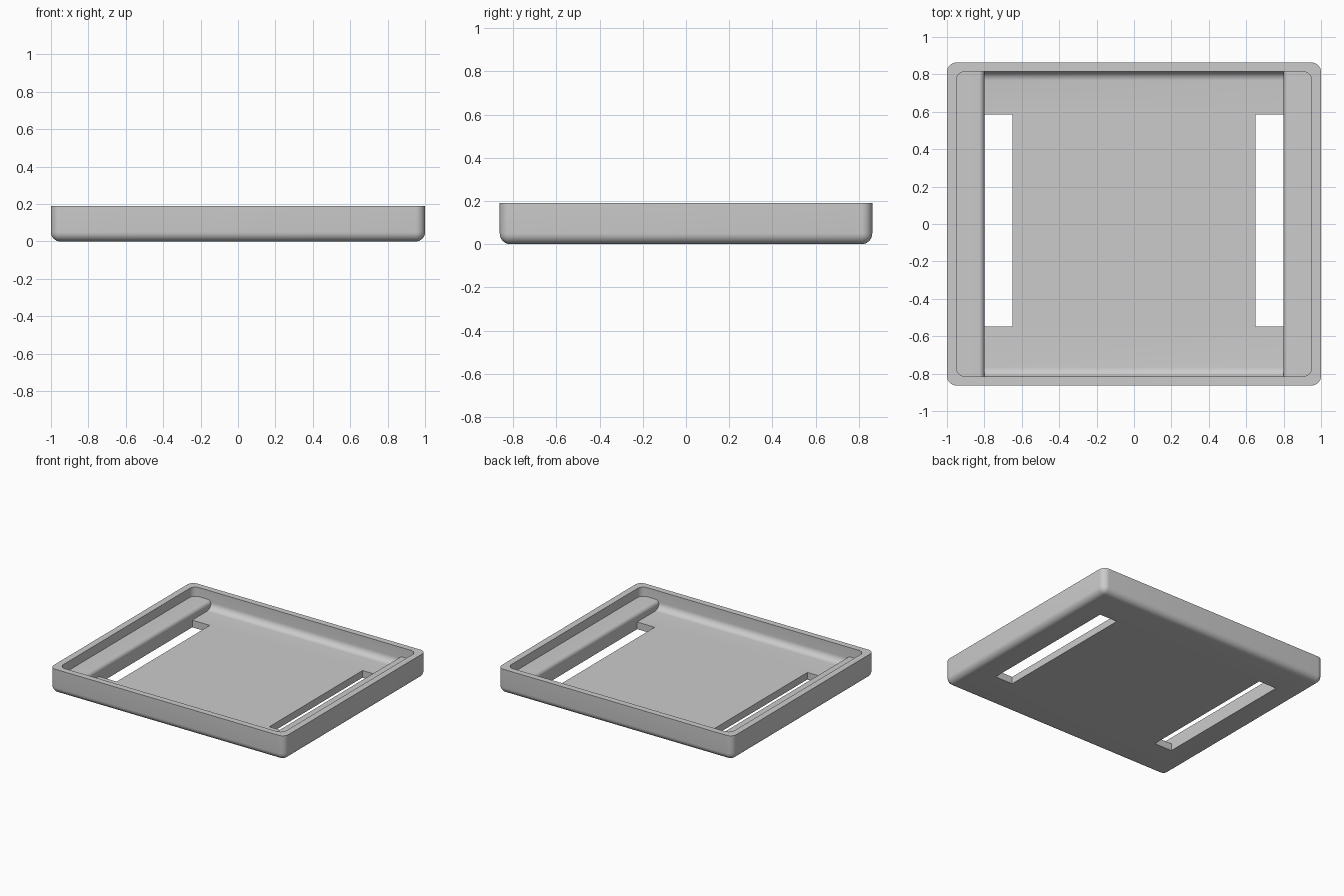
import bpy
import bmesh

cube = bpy.data.objects.get("Cube")
if cube:
    bpy.data.objects.remove(cube, do_unlink=True)

# Main sizes
HALF_X, HALF_Y, HEIGHT = 1.0, 0.863, 0.19
IN_X, IN_Y = 0.95, 0.816
FLOOR, LEDGE_TOP, LEDGE_X = 0.055, 0.12, 0.80
ROUND = 0.05

grey = bpy.data.materials.new("plain_grey")
grey.use_nodes = True
colour = (0.6, 0.6, 0.6, 1)
grey.diffuse_color = colour
grey.node_tree.nodes["Principled BSDF"].inputs["Base Color"].default_value = colour


def make_box(name, low, high, radius=0, pick=None):
    """Box between two corners, with the picked edges rounded."""
    bm = bmesh.new()
    bmesh.ops.create_cube(bm, size=1)
    for v in bm.verts:
        v.co = [(a + b) / 2 + c * (b - a) for a, b, c in zip(low, high, v.co)]
    if pick:
        edges = [e for e in bm.edges if pick((e.verts[0].co + e.verts[1].co) / 2)]
        bmesh.ops.bevel(bm, geom=edges, offset=radius, segments=8,
                        profile=0.5, affect='EDGES', clamp_overlap=True)
    bmesh.ops.recalc_face_normals(bm, faces=bm.faces)
    mesh = bpy.data.meshes.new(name)
    bm.to_mesh(mesh)
    bm.free()
    mesh.materials.append(grey)
    obj = bpy.data.objects.new(name, mesh)
    bpy.context.collection.objects.link(obj)
    return obj


def activate(obj):
    bpy.ops.object.select_all(action='DESELECT')
    obj.select_set(True)
    bpy.context.view_layer.objects.active = obj


def cut(target, cutter):
    cutter.hide_render = True
    mod = target.modifiers.new("cut", 'BOOLEAN')
    mod.operation = 'DIFFERENCE'
    mod.solver = 'EXACT'
    mod.object = cutter
    activate(target)
    bpy.ops.object.modifier_apply(modifier=mod.name)
    bpy.data.objects.remove(cutter, do_unlink=True)


# Tray shell, rounded at the upright corners and the underside
tray = make_box("tray", (-HALF_X, -HALF_Y, 0), (HALF_X, HALF_Y, HEIGHT),
                ROUND, lambda m: m.z < HEIGHT - 0.01)

# Hollow inside with rounded floor edges
cut(tray, make_box("hollow", (-IN_X, -IN_Y, FLOOR), (IN_X, IN_Y, 0.4),
                   ROUND, lambda m: m.z < 0.39))

parts = [tray]
for side, name in ((1, "left"), (-1, "right")):
    # Long slot through the floor
    xs = sorted((side * 0.65, side * LEDGE_X))
    cut(tray, make_box("slot", (xs[0], -0.548, -0.1), (xs[1], 0.586, 0.11)))

    # Raised side ledge with a rounded inner edge
    xs = sorted((side * LEDGE_X, side * (IN_X + 0.01)))
    parts.append(make_box(
        name + "_ledge", (xs[0], -IN_Y - 0.01, FLOOR),
        (xs[1], IN_Y + 0.01, LEDGE_TOP), 0.03,
        lambda m: abs(m.x) < LEDGE_X + 0.01 and m.z > LEDGE_TOP - 0.01))

for obj in parts:
    activate(obj)
    bpy.ops.object.shade_smooth_by_angle(angle=0.6)
